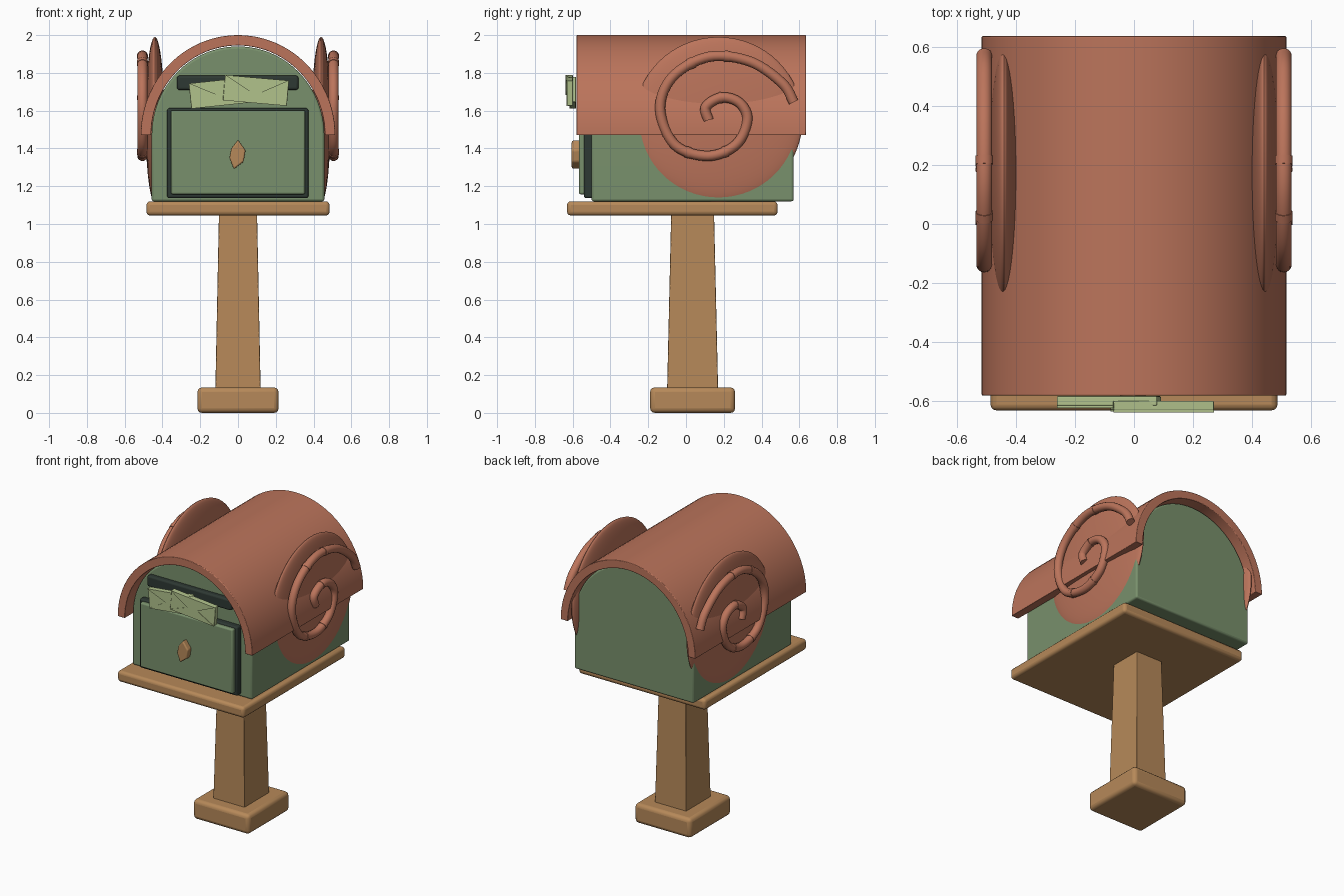
import bpy, bmesh, math
from mathutils import Vector, Matrix

if "Cube" in bpy.data.objects:
    bpy.data.objects.remove(bpy.data.objects["Cube"], do_unlink=True)


def material(name, rgb):
    m = bpy.data.materials.new(name)
    m.use_nodes = True
    m.diffuse_color = (*rgb, 1)
    m.node_tree.nodes["Principled BSDF"].inputs["Base Color"].default_value = (*rgb, 1)
    return m


TERRACOTTA = material("terracotta", (0.50, 0.175, 0.105))
WOOD = material("wood", (0.47, 0.25, 0.10))
GREEN = material("sage green", (0.19, 0.28, 0.15))
DARK = material("dark green", (0.027, 0.04, 0.033))
PAPER = material("pale green paper", (0.44, 0.54, 0.26))


def finish(name, bm, mat, bevel=0, smooth=True):
    bmesh.ops.recalc_face_normals(bm, faces=bm.faces)
    me = bpy.data.meshes.new(name)
    bm.to_mesh(me)
    bm.free()
    me.materials.append(mat)
    ob = bpy.data.objects.new(name, me)
    bpy.context.scene.collection.objects.link(ob)
    if bevel:
        mod = ob.modifiers.new("Soft edges", "BEVEL")
        mod.width, mod.segments = bevel, 3
        mod.limit_method, mod.angle_limit = "ANGLE", math.radians(40)
    if smooth:
        bpy.ops.object.select_all(action="DESELECT")
        ob.select_set(True)
        bpy.context.view_layer.objects.active = ob
        bpy.ops.object.shade_smooth_by_angle(angle=math.radians(40))
    return ob


def box(name, mat, x, y, z, bevel, taper=1.0):
    bm = bmesh.new()
    bmesh.ops.create_cube(bm, size=1)
    size = Vector((x[1] - x[0], y[1] - y[0], z[1] - z[0]))
    mid = Vector((x[0] + x[1], y[0] + y[1], z[0] + z[1])) / 2
    for v in bm.verts:
        k = taper if v.co.z > 0 else 1
        v.co = Vector((v.co.x * size.x * k, v.co.y * size.y * k, v.co.z * size.z)) + mid
    return finish(name, bm, mat, bevel)


def extrude_y(name, mat, profile, y0, y1, bevel=0):
    """Extrude an (x, z) outline from y0 to y1."""
    bm = bmesh.new()
    face = bm.faces.new([bm.verts.new((x, y0, z)) for x, z in profile])
    out = bmesh.ops.extrude_face_region(bm, geom=[face])
    bmesh.ops.translate(bm, vec=(0, y1 - y0, 0),
                        verts=[g for g in out["geom"] if isinstance(g, bmesh.types.BMVert)])
    return finish(name, bm, mat, bevel)


def arch(rx, rz, zc, n=48):
    return [(rx * math.cos(math.pi * i / n), zc + rz * math.sin(math.pi * i / n))
            for i in range(n + 1)]


# Stand
box("base", WOOD, (-0.215, 0.215), (-0.19, 0.26), (0, 0.135), 0.025)
box("post", WOOD, (-0.12, 0.12), (-0.10, 0.17), (0.12, 1.06), 0.004, 0.84)
box("platform", WOOD, (-0.485, 0.485), (-0.63, 0.485), (1.045, 1.12), 0.02)

# Arched body and overhanging roof
SPRING = 1.47
extrude_y("body", GREEN, arch(0.457, 0.47, SPRING) + [(-0.457, 1.12), (0.457, 1.12)],
          -0.50, 0.57, 0.012)
extrude_y("roof", TERRACOTTA,
          arch(0.515, 0.53, SPRING) + arch(0.46, 0.475, SPRING)[::-1],
          -0.58, 0.635, 0.004)

# Front door, frame, handle and letter slot
box("door_frame", DARK, (-0.375, 0.372), (-0.54, -0.49), (1.137, 1.613), 0.01)
box("door", GREEN, (-0.355, 0.355), (-0.567, -0.53), (1.157, 1.602), 0.01)
extrude_y("door_handle", WOOD,
          [(0, 1.445), (0.04, 1.39), (0.03, 1.33), (-0.022, 1.29), (-0.045, 1.35), (-0.035, 1.40)],
          -0.605, -0.56, 0.008)
box("letter_slot", DARK, (-0.323, 0.32), (-0.535, -0.49), (1.71, 1.785), 0.012)


# Envelopes with raised triangular flaps
def envelope(name, x, y, z, angle):
    w, h = 0.17, 0.067
    parts = [extrude_y(name, PAPER, [(-w, -h), (w, -h), (w, h), (-w, h)], -0.016, 0.016, 0.004),
             extrude_y(name + "_flap", PAPER, [(-w, h), (0, -0.025), (w, h)], -0.024, -0.015),
             extrude_y(name + "_fold", PAPER, [(-w, -h), (w, -h), (0, 0.01)], -0.019, -0.015)]
    for ob in parts:
        ob.matrix_world = Matrix.Translation((x, y, z)) @ Matrix.Rotation(-angle, 4, "Y")


envelope("back_letter", -0.085, -0.598, 1.695, math.radians(6))
envelope("front_letter", 0.095, -0.614, 1.707, math.radians(-5))

# Spiral centreline in (y, z), smoothed with a Catmull-Rom spline
KEYS = [(0.57, 1.645), (0.51, 1.745), (0.34, 1.86), (0.12, 1.885), (-0.07, 1.78),
        (-0.137, 1.61), (-0.06, 1.42), (0.115, 1.36), (0.265, 1.42), (0.325, 1.55),
        (0.285, 1.64), (0.19, 1.67), (0.105, 1.62), (0.12, 1.55)]


def spline(keys, steps=8):
    p = [Vector(k) for k in [keys[0]] + keys + [keys[-1]]]
    pts = []
    for a, b, c, d in zip(p, p[1:], p[2:], p[3:]):
        for i in range(steps):
            t = i / steps
            pts.append(b + t * (c - a) / 2 + t * t * (a - 2.5 * b + 2 * c - d / 2)
                       + t ** 3 * (1.5 * (b - c) + (d - a) / 2))
    return pts + [p[-1]]


def tube(name, path, x, radius, mat, sides=14):
    """Sweep a circle along a (y, z) path lying in the plane at x."""
    bm = bmesh.new()
    rings = []
    for i, p in enumerate(path):
        along = (path[min(i + 1, len(path) - 1)] - path[max(i - 1, 0)]).normalized()
        ring = []
        for s in range(sides):
            a = 2 * math.pi * s / sides
            q = p + Vector((-along.y, along.x)) * radius * math.cos(a)
            ring.append(bm.verts.new((x + radius * math.sin(a), q.x, q.y)))
        rings.append(ring)
    for r0, r1 in zip(rings, rings[1:]):
        for s in range(sides):
            t = (s + 1) % sides
            bm.faces.new((r0[s], r0[t], r1[t], r1[s]))
    bm.faces.new(rings[0])
    bm.faces.new(rings[-1])
    return finish(name, bm, mat)


# Shell on each side: a lens disc, a spiral tube and its bands
path = spline(KEYS)
for side, sign in (("left", 1), ("right", -1)):
    bm = bmesh.new()
    bmesh.ops.create_uvsphere(bm, u_segments=64, v_segments=32, radius=1)
    bm.transform(Matrix.Translation((sign * 0.44, 0.172, 1.552))
                 @ Matrix.Diagonal((0.05, 0.445, 0.438, 1))
                 @ Matrix.Rotation(math.pi / 2, 4, "Y"))
    finish(side + "_shell_disc", bm, TERRACOTTA)
    tube(side + "_shell_spiral", path, sign * 0.506, 0.027, TERRACOTTA)
    for n, i in enumerate((20, 27, 51, 60, 88)):
        tube(f"{side}_spiral_band_{n + 1}", path[i:i + 2], sign * 0.506, 0.030, TERRACOTTA)
